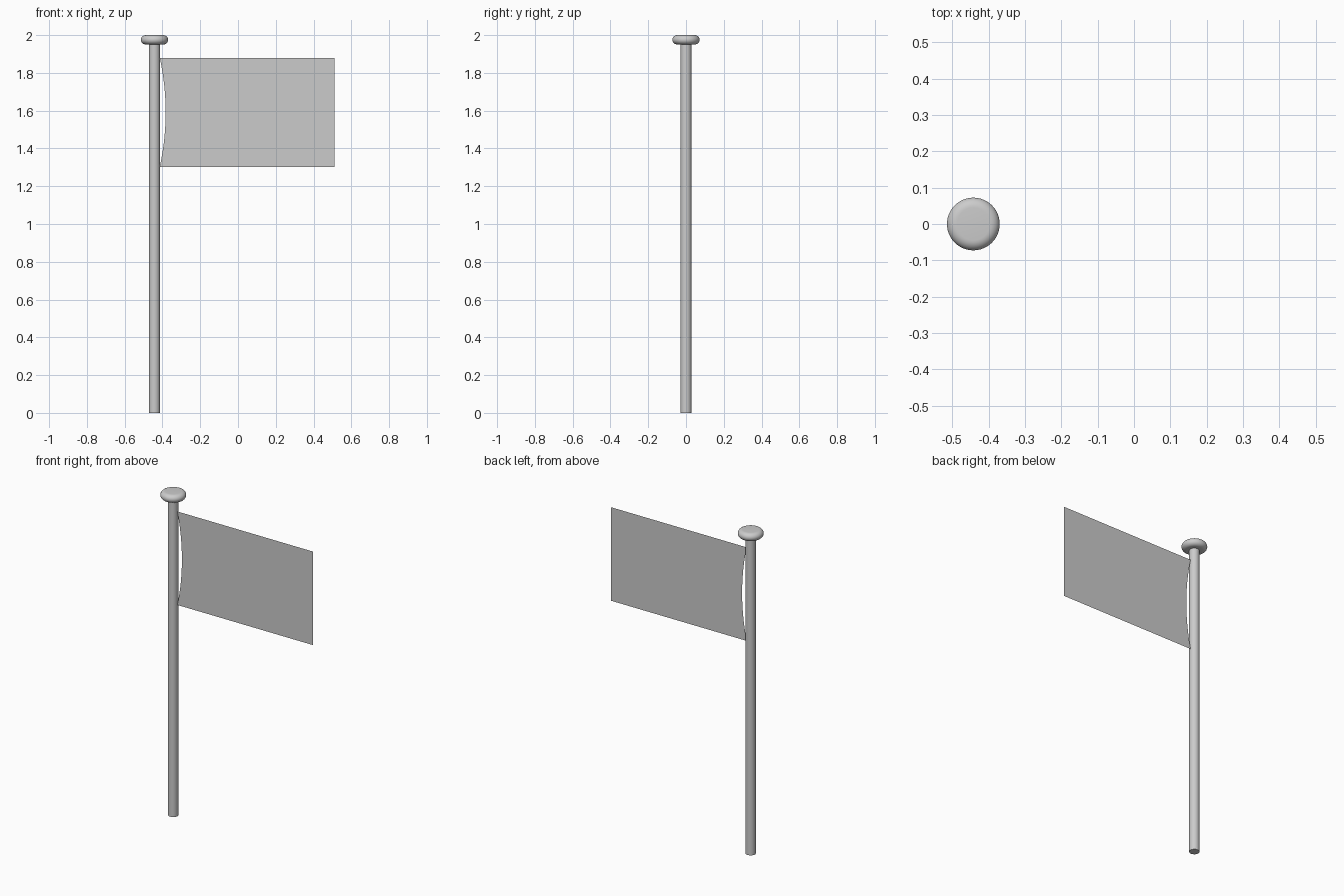
import bpy, bmesh, math

if "Cube" in bpy.data.objects:
    bpy.data.objects.remove(bpy.data.objects["Cube"])

POLE_X = -0.442


def make_object(name, bm, smooth=False):
    mesh = bpy.data.meshes.new(name)
    bm.to_mesh(mesh)
    bm.free()
    ob = bpy.data.objects.new(name, mesh)
    bpy.context.collection.objects.link(ob)
    if smooth:
        bpy.ops.object.select_all(action='DESELECT')
        ob.select_set(True)
        bpy.context.view_layer.objects.active = ob
        bpy.ops.object.shade_smooth_by_angle(angle=math.radians(40))
    return ob


def lathe(name, profile, segments=48):
    """Stack rings of (radius, z), capping both ends."""
    bm = bmesh.new()
    rings = []
    for r, z in profile:
        rings.append([bm.verts.new((POLE_X + r * math.cos(2 * math.pi * i / segments),
                                    r * math.sin(2 * math.pi * i / segments), z))
                      for i in range(segments)])
    for a, b in zip(rings, rings[1:]):
        for i in range(segments):
            j = (i + 1) % segments
            bm.faces.new((a[i], a[j], b[j], b[i]))
    bm.faces.new(rings[0][::-1])
    bm.faces.new(rings[-1])
    return make_object(name, bm, True)


# Pole
lathe("pole", [(0.029, 0), (0.029, 1.955)])

# Cap: flat disc with a fully rounded rim
rim = [-math.pi / 2 + math.pi * k / 14 for k in range(15)]
lathe("pole_cap", [(0.045 + 0.0275 * math.cos(a), 1.975 + 0.025 * math.sin(a)) for a in rim])

# Flag: single sheet whose inner edge bows away from the pole
bm = bmesh.new()
x0, x1, z0, z1, bow, n = -0.414, 0.512, 1.303, 1.88, 0.031, 20
inner, outer = [], []
for k in range(n + 1):
    t = k / n
    z = z0 + (z1 - z0) * t
    inner.append(bm.verts.new((x0 + bow * 4 * t * (1 - t), 0, z)))
    outer.append(bm.verts.new((x1, 0, z)))
for k in range(n):
    bm.faces.new((inner[k], outer[k], outer[k + 1], inner[k + 1]))
make_object("flag", bm)
